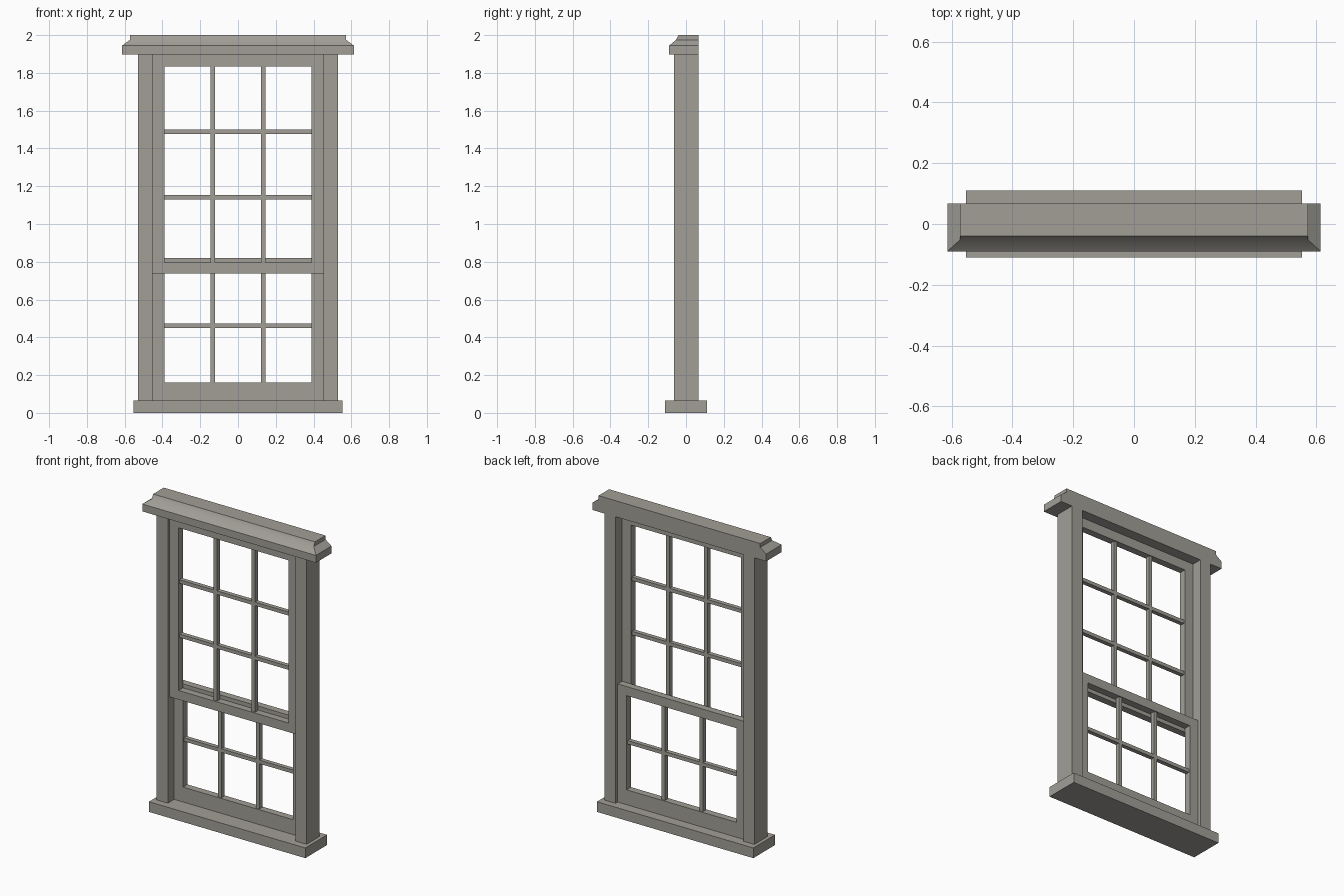
import bpy, bmesh, math

if "Cube" in bpy.data.objects:
    bpy.data.objects.remove(bpy.data.objects["Cube"])

paint = bpy.data.materials.new("warm grey paint")
paint.diffuse_color = (0.36, 0.345, 0.31, 1)
paint.use_nodes = True
paint.node_tree.nodes["Principled BSDF"].inputs["Base Color"].default_value = paint.diffuse_color


def finish(bm, name):
    bmesh.ops.recalc_face_normals(bm, faces=bm.faces)
    me = bpy.data.meshes.new(name)
    bm.to_mesh(me)
    bm.free()
    me.materials.append(paint)
    ob = bpy.data.objects.new(name, me)
    bpy.context.collection.objects.link(ob)
    return ob


def add_rings(bm, rings):
    """Loft rectangles given as (half width, front y, back y, z)."""
    loops = [[bm.verts.new(p) for p in ((-x, f, z), (x, f, z), (x, b, z), (-x, b, z))]
             for x, f, b, z in rings]
    for lo, hi in zip(loops, loops[1:]):
        for i in range(4):
            j = (i + 1) % 4
            bm.faces.new((lo[i], lo[j], hi[j], hi[i]))
    bm.faces.new(loops[0][::-1])
    bm.faces.new(loops[-1])


def add_box(bm, x0, x1, y0, y1, z0, z1):
    vs = bmesh.ops.create_cube(bm, size=1)["verts"]
    for v in vs:
        v.co = (x1 if v.co.x > 0 else x0, y1 if v.co.y > 0 else y0, z1 if v.co.z > 0 else z0)


def box(name, *dims):
    bm = bmesh.new()
    add_box(bm, *dims)
    return finish(bm, name)


def sash(name, y0, y1, z0, z1, bottom, top, rows):
    W, w, t = 0.452, 0.389, 0.0115      # outer and opening half widths, half bar
    a, b = z0 + bottom, z1 - top
    # surrounding frame: one rectangular ring, extruded in depth
    bm = bmesh.new()
    outer = [(-W, z0), (W, z0), (W, z1), (-W, z1)]
    inner = [(-w, a), (w, a), (w, b), (-w, b)]
    o, n = ([bm.verts.new((x, y0, z)) for x, z in ring] for ring in (outer, inner))
    faces = [bm.faces.new((o[i], o[(i + 1) % 4], n[(i + 1) % 4], n[i])) for i in range(4)]
    ext = bmesh.ops.extrude_face_region(bm, geom=faces, use_keep_orig=True)["geom"]
    bmesh.ops.translate(bm, vec=(0, y1 - y0, 0),
                        verts=[v for v in ext if isinstance(v, bmesh.types.BMVert)])
    finish(bm, name + "_frame")
    # glazing bars
    bm = bmesh.new()
    m = (y0 + y1) / 2
    for x in (-0.134, 0.134):
        add_box(bm, x - t, x + t, m - 0.015, m + 0.015, a, b)
    for r in range(1, rows):
        z = a + (b - a) * r / rows
        add_box(bm, -w, w, m - 0.014, m + 0.014, z - t, z + t)
    finish(bm, name + "_glazing_bars")


# Sill and side jambs
box("sill", -0.553, 0.553, -0.11, 0.11, 0, 0.065)
for side, s in (("left", -1), ("right", 1)):
    xs = sorted((s * 0.452, s * 0.53))
    box(side + "_jamb", *xs, -0.064, 0.067, 0.065, 1.897)

# Moulded head with mitred ends
bm = bmesh.new()
back = 0.067
add_rings(bm, [(0.614, -0.09, back, 1.897), (0.614, -0.09, back, 1.944),
               (0.572, -0.052, back, 1.975), (0.572, -0.04, back, 2.0)])
head = finish(bm, "head_moulding")
bpy.context.view_layer.objects.active = head
head.select_set(True)
bpy.ops.object.shade_smooth_by_angle(angle=math.radians(30))

# Upper sash in front, lower sash behind it
sash("upper_sash", -0.045, 0.0, 0.737, 1.897, 0.058, 0.062, 3)
sash("lower_sash", 0.0, 0.045, 0.065, 0.82, 0.095, 0.058, 2)
